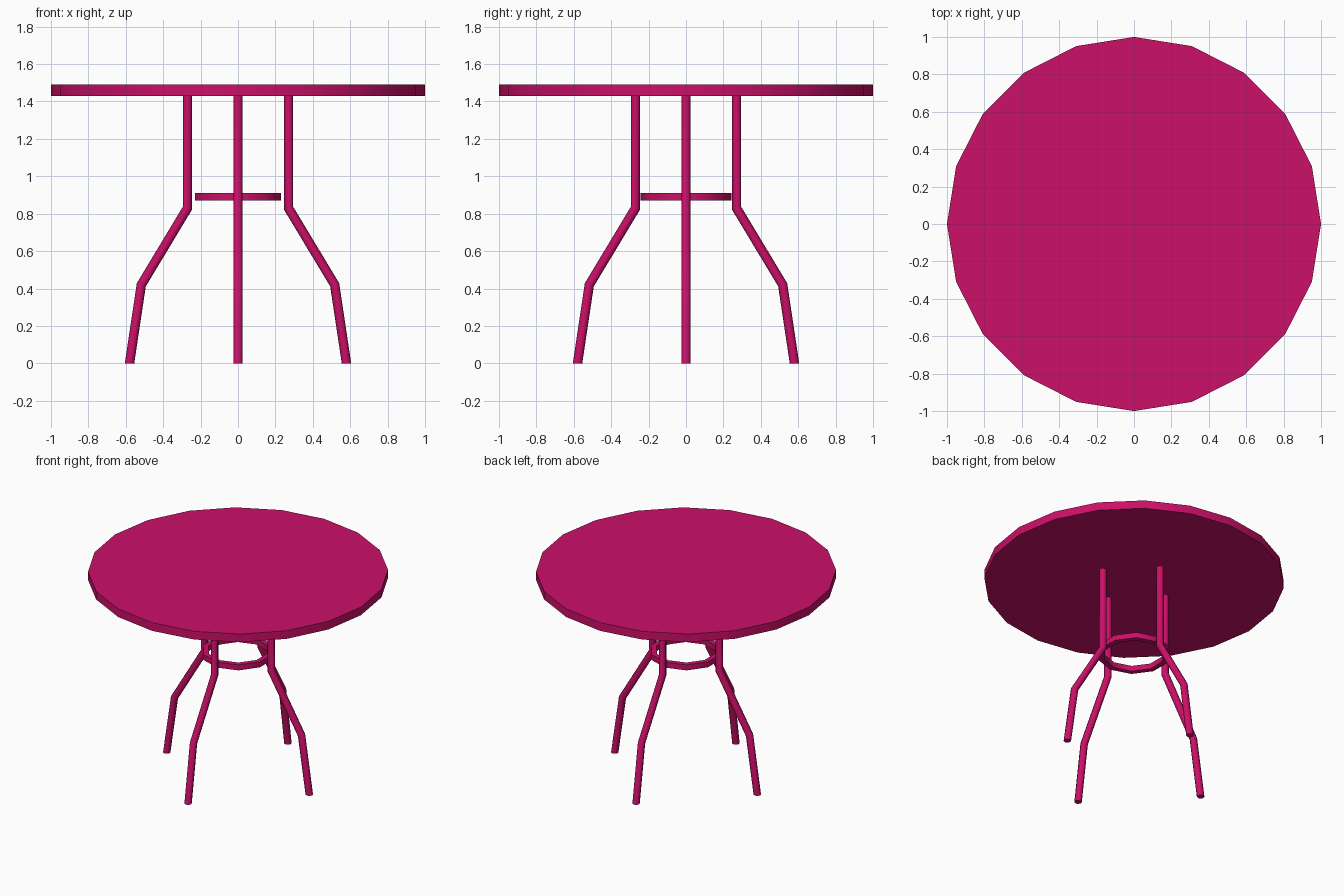
import bpy, bmesh
from math import cos, sin, pi, radians
from mathutils import Vector, Matrix

if "Cube" in bpy.data.objects:
    bpy.data.objects.remove(bpy.data.objects["Cube"])

pink = bpy.data.materials.new("pink")
pink.diffuse_color = (0.6, 0.005, 0.14, 1)
pink.use_nodes = True
pink.node_tree.nodes["Principled BSDF"].inputs["Base Color"].default_value = pink.diffuse_color


def finish(bm, name):
    bmesh.ops.recalc_face_normals(bm, faces=bm.faces)
    mesh = bpy.data.meshes.new(name)
    bm.to_mesh(mesh)
    bm.free()
    obj = bpy.data.objects.new(name, mesh)
    bpy.context.collection.objects.link(obj)
    mesh.materials.append(pink)
    bpy.ops.object.select_all(action='DESELECT')
    obj.select_set(True)
    bpy.context.view_layer.objects.active = obj
    bpy.ops.object.shade_smooth_by_angle(angle=radians(50))
    return obj


def bridge(bm, a, b):
    n = len(a)
    for i in range(n):
        j = (i + 1) % n
        bm.faces.new((a[i], a[j], b[j], b[i]))


def leg(name, path, radius, sides, angle):
    """Bent tube in the xz plane, mitred at bends, cut level at the ends."""
    bm = bmesh.new()
    pts = [Vector((x, 0, z)) for x, z in path]
    dirs = [(b - a).normalized() for a, b in zip(pts, pts[1:])]
    rings = []
    for i, p in enumerate(pts):
        d = dirs[min(i, len(dirs) - 1)]
        if 0 < i < len(pts) - 1:
            normal = dirs[i - 1] + dirs[i]
        else:
            normal = Vector((0, 0, 1))
        across = Vector((-d.z, 0, d.x))
        ring = []
        for k in range(sides):
            t = 2 * pi * k / sides
            off = (across * cos(t) + Vector((0, 1, 0)) * sin(t)) * radius
            off -= d * (off.dot(normal) / d.dot(normal))
            ring.append(bm.verts.new(p + off))
        rings.append(ring)
    for a, b in zip(rings, rings[1:]):
        bridge(bm, a, b)
    bm.faces.new(rings[0])
    bm.faces.new(rings[-1])
    bmesh.ops.transform(bm, matrix=Matrix.Rotation(angle, 4, 'Z'), verts=bm.verts)
    return finish(bm, name)


# Tabletop: 20-sided disc
bm = bmesh.new()
bmesh.ops.create_cone(bm, cap_ends=True, segments=20, radius1=1, radius2=1,
                      depth=0.06, matrix=Matrix.Translation((0, 0, 1.46)))
finish(bm, "tabletop")

# Four bent legs
leg_path = [(0.27, 1.43), (0.27, 0.83), (0.517, 0.42), (0.58, 0)]
for i, side in enumerate(("right", "back", "left", "front")):
    leg(side + "_leg", leg_path, 0.025, 8, i * pi / 2)

# Brace ring: ten-sided band between the legs, corners on the y axis
bm = bmesh.new()
profile = [(0.243, 0.87), (0.243, 0.91), (0.205, 0.91), (0.205, 0.87)]
loops = []
for k in range(10):
    t = pi / 2 + 2 * pi * k / 10
    loops.append([bm.verts.new((r * cos(t), r * sin(t), z)) for r, z in profile])
for k in range(10):
    bridge(bm, loops[k], loops[(k + 1) % 10])
finish(bm, "brace_ring")
